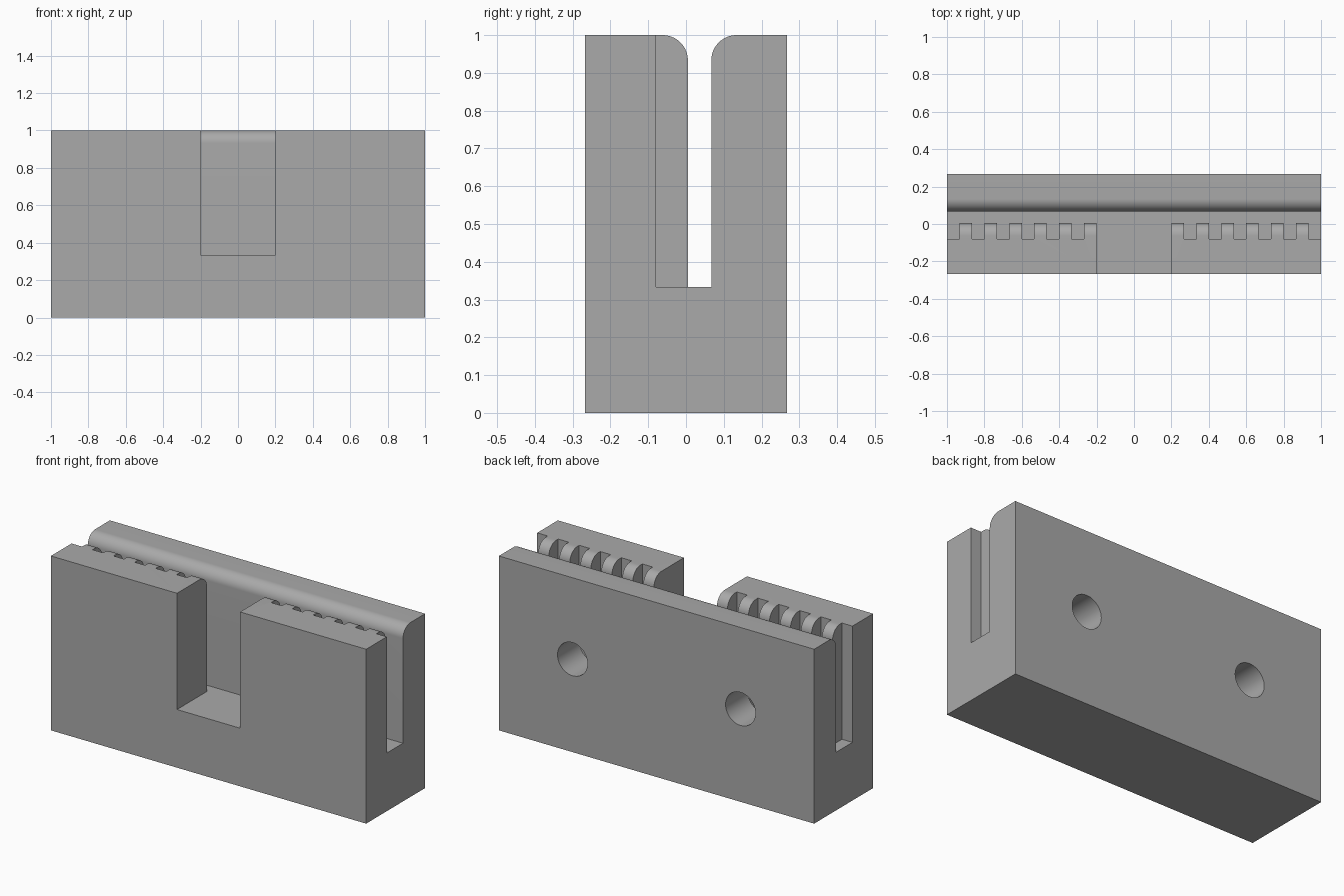
import bpy
import math

cube = bpy.data.objects.get("Cube")
if cube:
    bpy.data.objects.remove(cube, do_unlink=True)

HALF_DEPTH, FLOOR, R = 0.267, 1 / 3, 0.067
JAW, WALL = 0.005, 0.067      # facing sides of the slot
ROOT = -0.08                  # bottom of the grooves between teeth
PITCH = 2 / 15

grey = bpy.data.materials.new("plain grey")
grey.use_nodes = True
grey.diffuse_color = (0.4, 0.4, 0.4, 1)
grey.node_tree.nodes["Principled BSDF"].inputs["Base Color"].default_value = (0.4, 0.4, 0.4, 1)


def extrude_x(name, profile, x0, x1):
    """Extrude a counter-clockwise (y, z) profile along x."""
    n = len(profile)
    verts = [(x, y, z) for x in (x0, x1) for y, z in profile]
    faces = [tuple(reversed(range(n))), tuple(range(n, 2 * n))]
    faces += [(i, (i + 1) % n, n + (i + 1) % n, n + i) for i in range(n)]
    mesh = bpy.data.meshes.new(name)
    mesh.from_pydata(verts, [], faces)
    mesh.materials.append(grey)
    obj = bpy.data.objects.new(name, mesh)
    bpy.context.collection.objects.link(obj)
    return obj


def box(name, x0, x1, y0, y1, z0, z1):
    return extrude_x(name, [(y0, z0), (y1, z0), (y1, z1), (y0, z1)], x0, x1)


def arc(cy, start, end, steps=16):
    angles = [math.radians(start + (end - start) * i / steps) for i in range(steps + 1)]
    return [(cy + R * math.cos(a), 1 - R + R * math.sin(a)) for a in angles]


# Slotted body with rounded lips on both sides of the slot
profile = [(-HALF_DEPTH, 0), (HALF_DEPTH, 0), (HALF_DEPTH, 1)]
profile += arc(WALL + R, 90, 180)
profile += [(WALL, FLOOR), (JAW, FLOOR)]
profile += arc(JAW - R, 0, 90)
profile += [(-HALF_DEPTH, 1)]
body = extrude_x("slotted_clamp_body", profile, -1, 1)

# Front notch, level with the slot floor
cutters = [box("notch_cutter", -0.2, 0.2, -0.5, 0.03, FLOOR, 1.2)]

# Grooves that leave six teeth on each jaw, and a hole through the back wall
for side in (-1, 1):
    for i in range(6):
        a = 0.2 + PITCH * (i + 0.5)
        b = a + PITCH / 2 if i < 5 else 1.1
        x0, x1 = sorted((side * a, side * b))
        cutters.append(box("groove_cutter", x0, x1, ROOT, 0.03, FLOOR, 1.2))
    bpy.ops.mesh.primitive_cylinder_add(vertices=48, radius=0.095, depth=0.3,
                                        location=(side * 0.533, 0.19, 0.533),
                                        rotation=(math.pi / 2, 0, 0))
    hole = bpy.context.object
    hole.name = "screw_hole_cutter"
    hole.data.materials.append(grey)
    cutters.append(hole)

# Apply the cuts and remove the cutters
bpy.ops.object.select_all(action="DESELECT")
bpy.context.view_layer.objects.active = body
body.select_set(True)
for cutter in cutters:
    cutter.hide_render = True
    mod = body.modifiers.new("cut", "BOOLEAN")
    mod.operation = "DIFFERENCE"
    mod.solver = "EXACT"
    mod.object = cutter
    bpy.ops.object.modifier_apply(modifier=mod.name)
    bpy.data.objects.remove(cutter, do_unlink=True)

bpy.ops.object.shade_smooth_by_angle(angle=math.radians(30))
